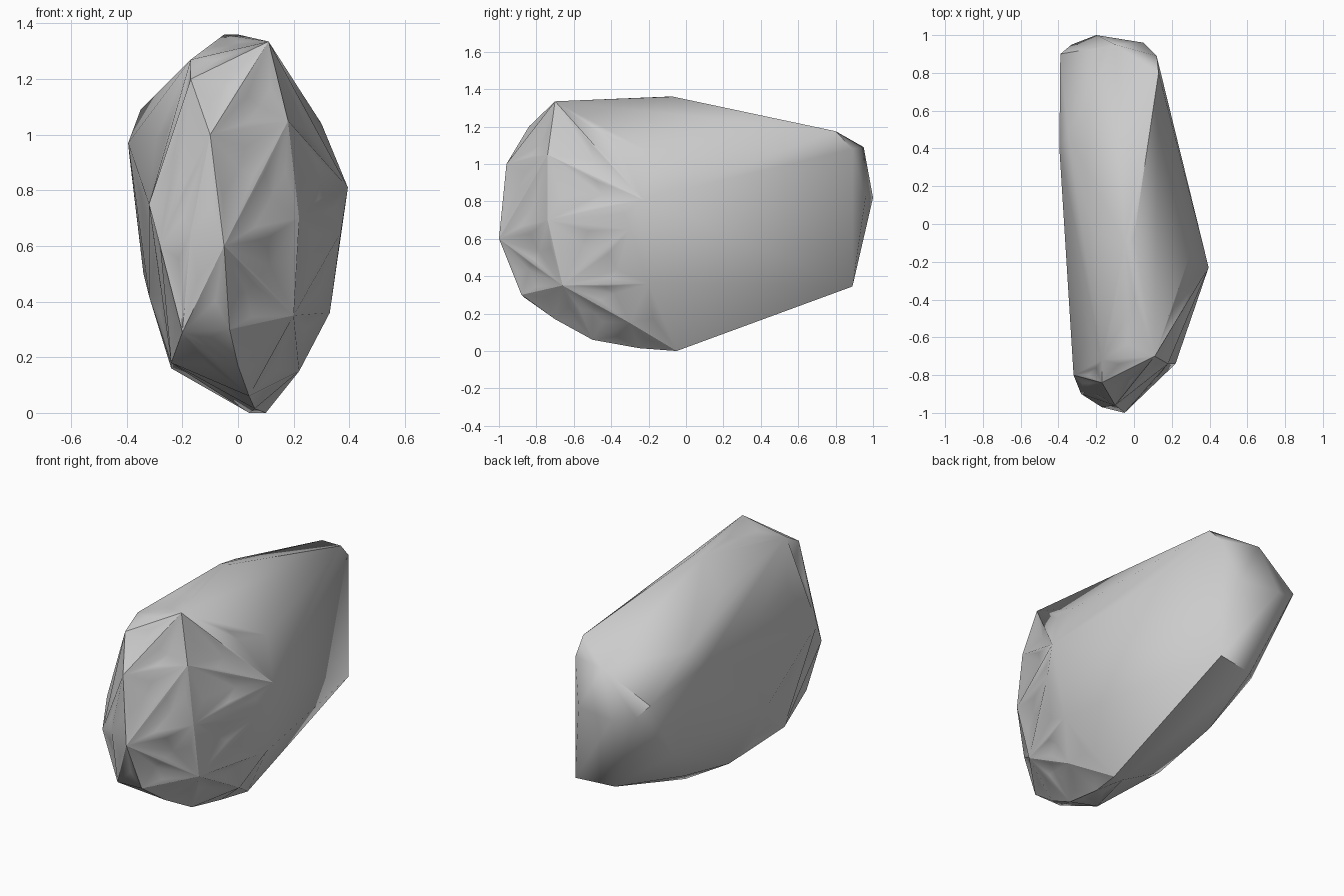
import bpy, bmesh, random

if "Cube" in bpy.data.objects:
    bpy.data.objects.remove(bpy.data.objects["Cube"])

random.seed(4)

# Key corners of the boulder
front = [(-.05, -1, .6), (-.17, -.97, .65), (-.1, -.96, 1.0), (-.17, -.84, 1.2),
         (-.28, -.9, .6), (-.32, -.8, .75), (-.2, -.87, .29), (-.03, -.88, .3),
         (.22, -.74, .7), (.18, -.74, 1.05), (.2, -.66, .35)]
top = [(.11, -.7, 1.335), (-.17, -.72, 1.27), (-.05, -.1, 1.36), (0, -.07, 1.36),
       (.13, .8, 1.175), (-.35, .48, 1.09), (.3, -.15, 1.04)]
sides = [(.395, -.23, .81), (.37, -.3, .65), (.33, -.2, .36),
         (-.395, .4, .97), (-.32, -.3, .42), (-.34, .6, .5)]
back = [(-.2, 1, .82), (.05, .96, .82), (-.1, .95, 1.09), (.12, .89, 1.08),
        (.12, .89, .345), (-.12, .85, .34), (-.39, .9, .92), (-.33, .95, .85)]
bottom = [(0, -.7, .17), (.04, -.5, .06), (.06, -.25, .015), (.04, -.05, 0),
          (.1, -.05, 0), (.22, -.3, .15), (-.24, -.07, .16), (-.24, -.6, .18),
          (-.24, .36, .25)]

# Angular convex body
bm = bmesh.new()
for p in front + top + sides + back + bottom:
    bm.verts.new(p)
bmesh.ops.convex_hull(bm, input=bm.verts[:])
bmesh.ops.delete(bm, geom=[v for v in bm.verts if not v.link_faces], context='VERTS')


# Chipped front: add points inside facets and sink them slightly
def chip(min_area, depth, y_limit):
    bm.normal_update()
    big = [f for f in bm.faces if f.calc_area() > min_area
           and f.calc_center_median().y < y_limit]
    for f in big:
        n = f.normal.copy()
        new = bmesh.ops.poke(bm, faces=[f])['verts'][0]
        rim = random.choice([e.other_vert(new) for e in new.link_edges])
        new.co = new.co.lerp(rim.co, random.uniform(0, .35))
        new.co -= n * random.uniform(.3, 1) * depth


chip(.02, .016, -.1)
chip(.012, .008, -.3)
bmesh.ops.recalc_face_normals(bm, faces=bm.faces[:])

mesh = bpy.data.meshes.new("boulder")
bm.to_mesh(mesh)
bm.free()
boulder = bpy.data.objects.new("boulder", mesh)
bpy.context.collection.objects.link(boulder)

# Soft shading with only the hardest ridges kept crisp
bpy.context.view_layer.objects.active = boulder
boulder.select_set(True)
bpy.ops.object.shade_smooth_by_angle(angle=.8)
